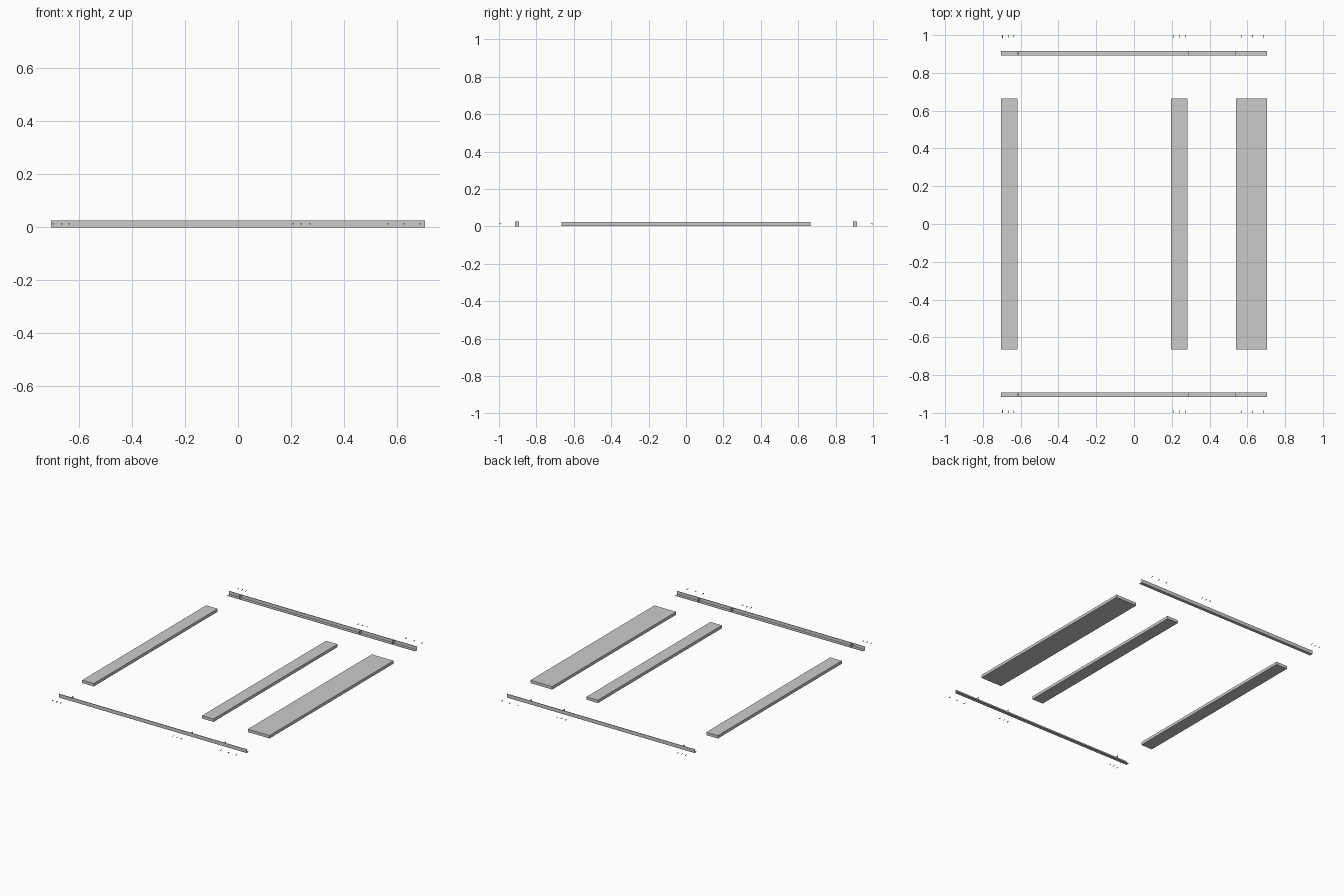
import bpy, bmesh, math
from mathutils import Matrix

if "Cube" in bpy.data.objects:
    bpy.data.objects.remove(bpy.data.objects["Cube"])

RAIL_X, RAIL_H = 0.705, 0.025
Y_IN, Y_OUT, T = 0.893, 0.915, 0.003


def add_object(name, bm):
    bmesh.ops.recalc_face_normals(bm, faces=bm.faces[:])
    me = bpy.data.meshes.new(name)
    bm.to_mesh(me)
    bm.free()
    ob = bpy.data.objects.new(name, me)
    bpy.context.collection.objects.link(ob)
    return ob


def box(bm, x, y, z):
    """Axis-aligned box from (min, max) pairs."""
    size = [b - a for a, b in (x, y, z)]
    mid = [(a + b) / 2 for a, b in (x, y, z)]
    bmesh.ops.create_cube(bm, size=1, matrix=Matrix.Translation(mid) @ Matrix.Diagonal((*size, 1)))


# Three loose slats
for name, x0, x1 in (("left_slat", -0.705, -0.618),
                     ("middle_slat", 0.196, 0.282),
                     ("wide_right_slat", 0.54, 0.703)):
    bm = bmesh.new()
    box(bm, (x0, x1), (-0.665, 0.665), (0.003, 0.023))
    add_object(name, bm)

for side, s in (("front", -1), ("back", 1)):
    # Angle-section rail: upright web outside, flange pointing inwards
    bm = bmesh.new()
    profile = [(Y_IN, 0), (Y_OUT, 0), (Y_OUT, RAIL_H),
               (Y_OUT - T, RAIL_H), (Y_OUT - T, T), (Y_IN, T)]
    face = bm.faces.new([bm.verts.new((-RAIL_X, s * y, z)) for y, z in profile])
    ext = bmesh.ops.extrude_face_region(bm, geom=[face])
    bmesh.ops.translate(bm, vec=(2 * RAIL_X, 0, 0),
                        verts=[v for v in ext["geom"] if isinstance(v, bmesh.types.BMVert)])
    add_object(side + "_rail", bm)

    # Stop plates that locate the slats in the rail
    for i, x in enumerate((-0.614, 0.287, 0.535)):
        bm = bmesh.new()
        ys = sorted((s * Y_IN, s * (Y_OUT - T)))
        box(bm, (x - 0.0015, x + 0.0015), ys, (T, RAIL_H))
        add_object(f"{side}_stop_plate_{i + 1}", bm)

    # Screws: round head outside, thinner shank pointing inwards
    for i, x in enumerate((-0.696, -0.665, -0.636, 0.207, 0.239, 0.272, 0.567, 0.626, 0.685)):
        bm = bmesh.new()
        for r, y0, y1 in ((0.003, 0.9975, 1.0), (0.0017, 0.986, 0.9975)):
            bmesh.ops.create_cone(bm, cap_ends=True, segments=16, radius1=r, radius2=r, depth=y1 - y0,
                                  matrix=Matrix.Translation((x, s * (y0 + y1) / 2, 0.013))
                                  @ Matrix.Rotation(math.pi / 2, 4, 'X'))
        add_object(f"{side}_screw_{i + 1}", bm)
